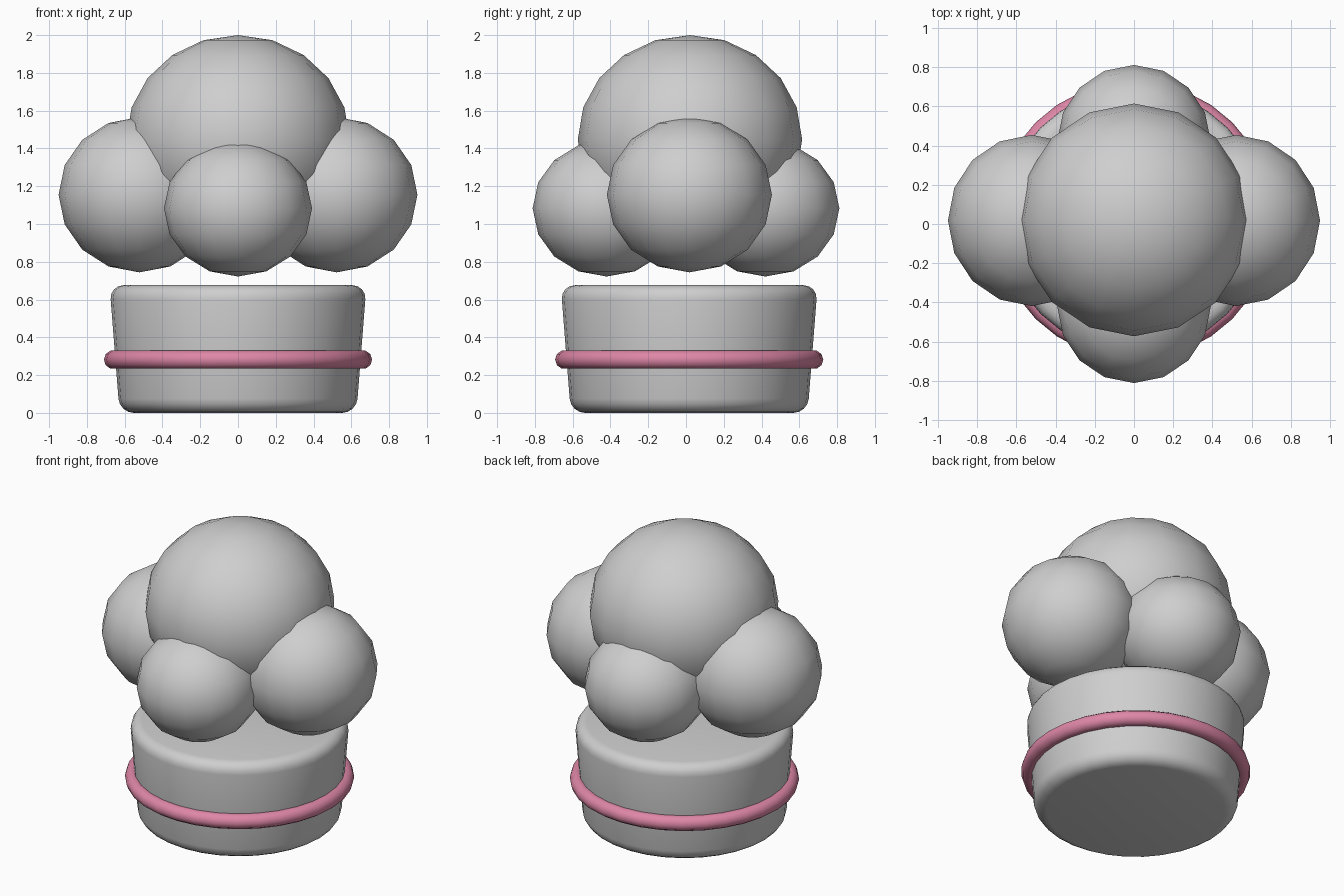
import bpy
import math

if "Cube" in bpy.data.objects:
    bpy.data.objects.remove(bpy.data.objects["Cube"])

YC = 0.017  # hat axis sits slightly behind the origin


def material(name, rgb):
    m = bpy.data.materials.new(name)
    m.diffuse_color = (*rgb, 1.0)
    m.use_nodes = True
    m.node_tree.nodes["Principled BSDF"].inputs["Base Color"].default_value = m.diffuse_color
    return m


cloth = material("pale_grey_cloth", (0.62, 0.62, 0.62))
pink = material("pink_trim", (0.73, 0.24, 0.38))


def finish(name, mat, angle=60):
    ob = bpy.context.object
    ob.name = name
    ob.data.materials.append(mat)
    bpy.ops.object.shade_smooth_by_angle(angle=math.radians(angle))
    return ob


def puff(name, loc, radii, rings):
    bpy.ops.mesh.primitive_uv_sphere_add(segments=16, ring_count=rings, radius=1, location=loc)
    bpy.context.object.scale = radii
    bpy.ops.object.transform_apply(location=False, rotation=False, scale=True)
    return finish(name, cloth)


# Puffy crown: one large puff on top, mirrored pairs around it
puff("top_puff", (0, 0.021, 1.447), (0.592, 0.594, 0.553), 10)
for side, s in (("left", -1), ("right", 1)):
    puff(side + "_puff", (s * 0.522, 0.018, 1.155), (0.428, 0.437, 0.411), 8)
for side, s in (("front", -1), ("back", 1)):
    puff(side + "_puff", (0, s * 0.42, 1.083), (0.392, 0.392, 0.361), 8)

# Head band: tapered closed cylinder with rounded rims
bpy.ops.mesh.primitive_cone_add(vertices=32, radius1=0.627, radius2=0.68, depth=0.676,
                                location=(0, YC, 0.338))
band = bpy.context.object
bev = band.modifiers.new("rounded_rims", 'BEVEL')
bev.width = 0.075
bev.segments = 4
bev.limit_method = 'ANGLE'
bev.angle_limit = math.radians(45)
bpy.ops.object.modifier_apply(modifier=bev.name)
finish("head_band", cloth, 40)

# Pink cord around the band
bpy.ops.mesh.primitive_torus_add(major_segments=32, minor_segments=10, major_radius=0.66,
                                 minor_radius=0.05, location=(0, YC, 0.282))
finish("band_trim", pink, 80)
